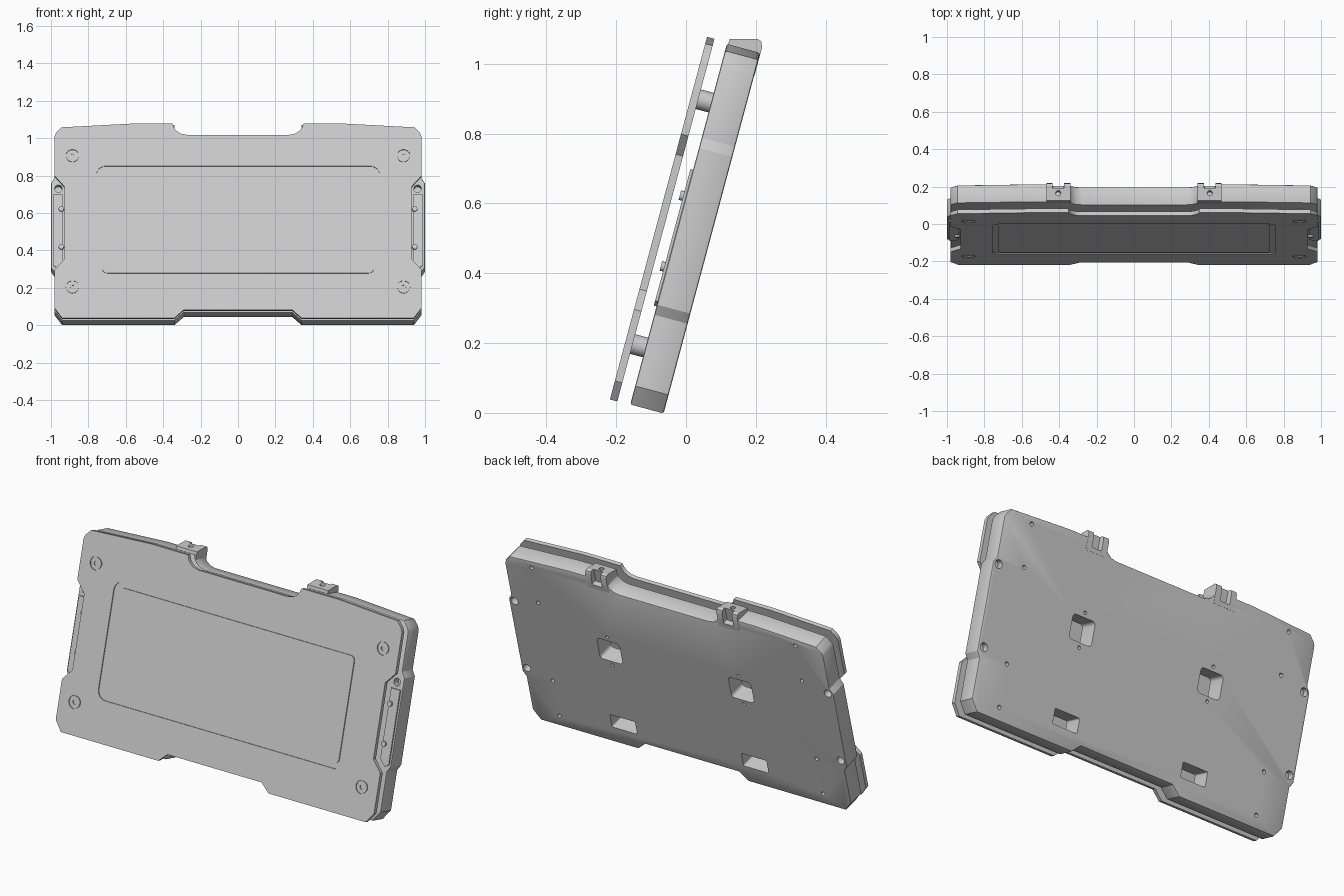
import bpy, bmesh, math
from mathutils import Matrix

if "Cube" in bpy.data.objects:
    bpy.data.objects.remove(bpy.data.objects["Cube"])

# Local layout: x = width, y = depth (back positive), z = height; everything is tilted 15 degrees at the end.
FRONT, PLATE_BACK, BODY_FRONT, BODY_BACK = -0.221, -0.199, -0.161, -0.062


def add_prism(bm, pts, t0, t1, axis='y'):
    """Extrude a 2D profile between t0 and t1 along an axis."""
    place = {'y': lambda a, b, t: (a, t, b),
             'z': lambda a, b, t: (a, b, t),
             'x': lambda a, b, t: (t, a, b)}[axis]
    lo = [bm.verts.new(place(a, b, t0)) for a, b in pts]
    hi = [bm.verts.new(place(a, b, t1)) for a, b in pts]
    bm.faces.new(lo)
    bm.faces.new(hi[::-1])
    n = len(pts)
    for i in range(n):
        j = (i + 1) % n
        bm.faces.new((lo[j], lo[i], hi[i], hi[j]))


def make(name, prisms):
    bm = bmesh.new()
    for p in prisms:
        add_prism(bm, *p)
    bmesh.ops.recalc_face_normals(bm, faces=bm.faces)
    me = bpy.data.meshes.new(name)
    bm.to_mesh(me)
    bm.free()
    ob = bpy.data.objects.new(name, me)
    bpy.context.collection.objects.link(ob)
    return ob


def apply(ob, mod):
    bpy.ops.object.select_all(action='DESELECT')
    bpy.context.view_layer.objects.active = ob
    ob.select_set(True)
    bpy.ops.object.modifier_apply(modifier=mod.name)


def cut(ob, prisms):
    cutter = make("cutter", prisms)
    cutter.hide_render = True
    mod = ob.modifiers.new("cut", 'BOOLEAN')
    mod.operation, mod.solver, mod.object = 'DIFFERENCE', 'EXACT', cutter
    apply(ob, mod)
    bpy.data.objects.remove(cutter)


def circle(x, z, r, n=24):
    return [(x + r * math.cos(2 * math.pi * i / n), z + r * math.sin(2 * math.pi * i / n)) for i in range(n)]


def rounded(x, z, w, h, r, n=6):
    out = []
    for k, (sx, sz) in enumerate(((1, 1), (-1, 1), (-1, -1), (1, -1))):
        for i in range(n + 1):
            a = math.pi / 2 * (k + i / n)
            out.append((x + sx * (w / 2 - r) + r * math.cos(a), z + sz * (h / 2 - r) + r * math.sin(a)))
    return out


def mirrored(half):
    return half + [(-x, z) for x, z in reversed(half)]


def outline(bottom, top, side):
    """Panel outline with chamfered corners, top and bottom notches and a custom side."""
    return mirrored([(0.29, bottom + 0.045), (0.34, bottom), (0.94, bottom), (0.981, bottom + 0.055)]
                    + side +
                    [(0.981, top - 0.07), (0.972, top - 0.05), (0.944, top - 0.02), (0.58, top), (0.35, top),
                     (0.342, top - 0.022), (0.33, top - 0.038), (0.308, top - 0.054), (0.275, top - 0.061)])


SIGNS = (-1, 1)

# Front plate, notched at both sides
plate = make("front_plate", [(outline(-0.017, 1.058, [(0.981, 0.25), (0.928, 0.31), (0.928, 0.71), (0.981, 0.77)]),
                              FRONT, PLATE_BACK)])
corners = [(s * 0.885, z) for s in SIGNS for z in (0.153, 0.879)]
cut(plate, [(rounded(0, 0.514, 1.514, 0.62, 0.05), FRONT - 0.02, FRONT + 0.006)]
    + [(circle(x, z, 0.036, 32), FRONT - 0.02, FRONT + 0.006) for x, z in corners])
make("front_panel", [(rounded(0, 0.514, 1.45, 0.564, 0.025), FRONT, FRONT + 0.008)])

# Plate screws and spacers between plate and body
for x, z in corners:
    screw = make("plate_screw", [(circle(x, z, 0.032, 32), FRONT, FRONT + 0.008)])
    cut(screw, [(circle(x, z, 0.012, 12), FRONT - 0.01, FRONT + 0.005)])
    make("spacer", [(circle(x, z, 0.029, 32), PLATE_BACK - 0.002, BODY_FRONT + 0.004)])

# Rear body with side bulges
body = make("rear_body", [(outline(-0.016, 1.053, [(0.981, 0.25), (1.0, 0.28), (1.0, 0.745), (0.981, 0.775)]),
                           BODY_FRONT, BODY_BACK)])
bev = body.modifiers.new("edge", 'BEVEL')
bev.width, bev.segments, bev.limit_method, bev.angle_limit = 0.006, 2, 'ANGLE', math.radians(80)
apply(body, bev)

# Openings, mounting holes and clip recesses in the back
holes = []
for s in SIGNS:
    holes.append((rounded(s * 0.405, 0.59, 0.14, 0.13, 0.02), -0.3, 0))
    holes.append((rounded(s * 0.405, 0.12, 0.155, 0.08, 0.008), -0.3, 0))
    for z in (0.50, 0.68):
        holes.append((circle(s * 0.405, z, 0.009, 12), -0.1, 0))
    for z in (0.05, 0.275, 0.775, 1.0):
        holes.append((circle(s * 0.813, z, 0.011, 12), -0.1, 0))
    for z in (0.31, 0.74):
        holes.append((circle(s * 0.966, z, 0.022), -0.095, 0))
    holes.append((circle(s * 0.96, 0.715, 0.02), -0.3, -0.12))
    holes.append((rounded(s * 0.405, 1.06, 0.06, 0.10, 0.004), -0.092, 0))
cut(body, holes)

# Side handle trims and screws visible through the plate notches
for s in SIGNS:
    make("side_trim", [([(s * a, b) for a, b in ((0.935, 0.31), (0.968, 0.275), (0.99, 0.29),
                                                 (0.99, 0.68), (0.935, 0.68))],
                        BODY_FRONT - 0.008, BODY_FRONT + 0.004)])
    for z in (0.39, 0.60):
        make("side_screw", [(circle(s * 0.945, z, 0.014, 16), BODY_FRONT - 0.018, BODY_FRONT)])

# Top clips with a slot at the rear and a screw hole
for s in SIGNS:
    x0, x1 = sorted((s * 0.34, s * 0.468))
    clip = make("top_clip", [([(-0.157, 0.985), (-0.157, 1.069), (-0.080, 1.090), (-0.068, 1.086),
                               (-0.061, 1.070), (-0.061, 0.985)], x0, x1, 'x')])
    cut(clip, [(rounded(s * 0.405, 1.06, 0.06, 0.10, 0.004), -0.092, 0)])
    cut(clip, [(circle(s * 0.405, -0.118, 0.014, 16), 1.03, 1.2, 'z')])

# Tilt the whole assembly back and smooth the round parts
tilt = Matrix.Rotation(math.radians(-15), 4, 'X')
meshes = [o for o in bpy.context.scene.objects if o.type == 'MESH']
for o in meshes:
    o.data.transform(tilt)
low = min(v.co.z for o in meshes for v in o.data.vertices)
ys = [v.co.y for o in meshes for v in o.data.vertices]
shift = Matrix.Translation((0, -(min(ys) + max(ys)) / 2, -low))
bpy.ops.object.select_all(action='DESELECT')
for o in meshes:
    o.data.transform(shift)
    o.select_set(True)
bpy.context.view_layer.objects.active = body
bpy.ops.object.shade_smooth_by_angle(angle=math.radians(25))
